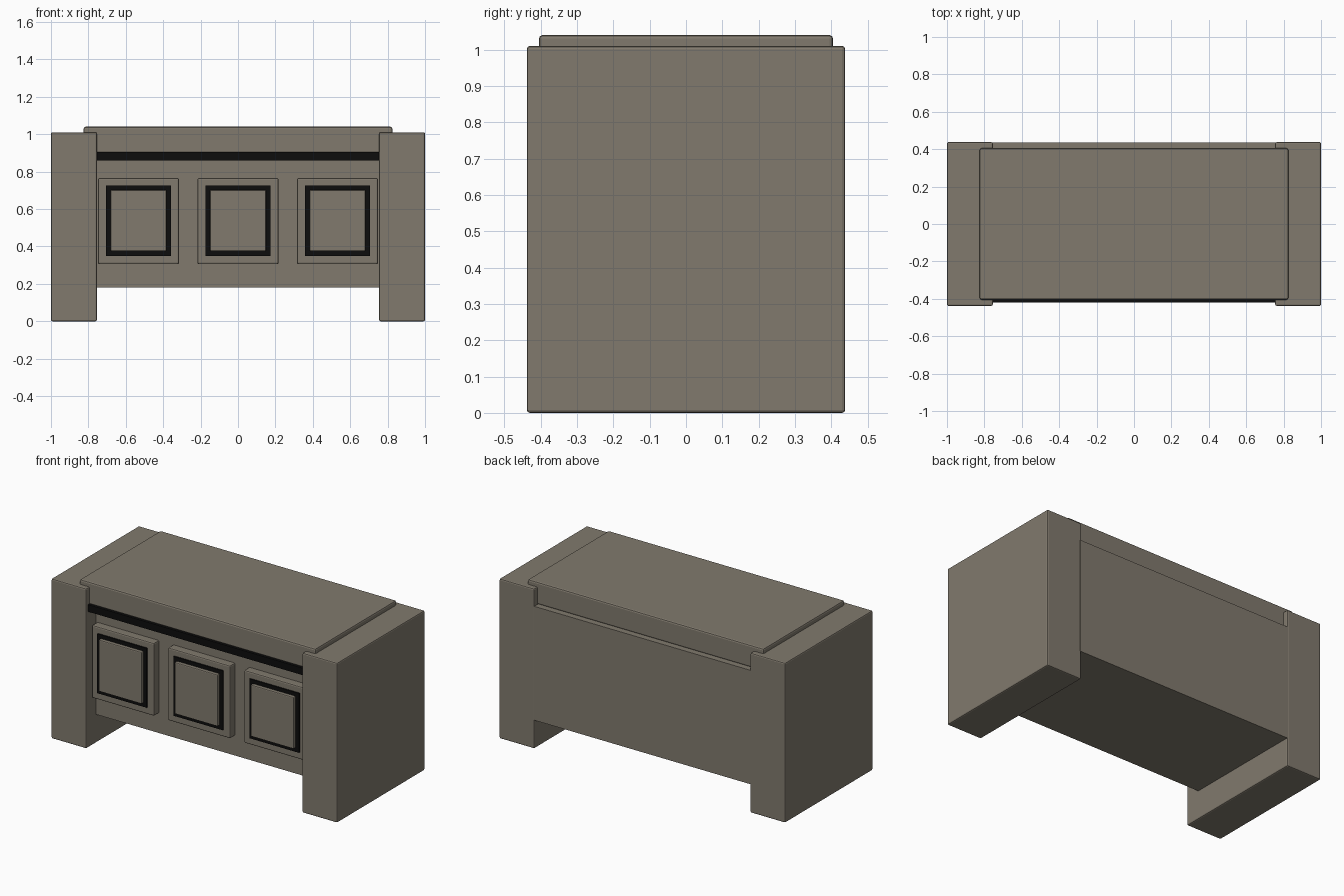
import bpy
import bmesh
from mathutils import Vector

old = bpy.data.objects.get("Cube")
if old:
    bpy.data.objects.remove(old)


def make_material(name, rgb):
    mat = bpy.data.materials.new(name)
    mat.use_nodes = True
    colour = (*rgb, 1)
    mat.diffuse_color = colour
    mat.node_tree.nodes["Principled BSDF"].inputs["Base Color"].default_value = colour
    return mat


stone = make_material("grey_brown", (0.22, 0.195, 0.155))
black = make_material("black", (0.004, 0.004, 0.004))


def box(name, low, high, mat, bevel=0):
    """Box between two corners, with optional softened edges."""
    low, high = Vector(low), Vector(high)
    size, centre = high - low, (low + high) / 2
    bm = bmesh.new()
    bmesh.ops.create_cube(bm, size=1)
    bmesh.ops.scale(bm, vec=size, verts=bm.verts)
    mesh = bpy.data.meshes.new(name)
    bm.to_mesh(mesh)
    bm.free()
    mesh.materials.append(mat)
    obj = bpy.data.objects.new(name, mesh)
    obj.location = centre
    bpy.context.collection.objects.link(obj)
    if bevel:
        mod = obj.modifiers.new("soft_edges", "BEVEL")
        mod.width = bevel
        mod.segments = 2
    return obj


# Side pillars
for side, x in (("right", -0.8775), ("left", 0.8775)):
    box(side + "_pillar", (x - 0.1225, -0.438, 0), (x + 0.1225, 0.438, 1.01), stone, 0.008)

# Chest body, lid and the dark strip under the lid
box("chest_body", (-0.76, -0.34, 0.18), (0.76, 0.437, 0.9), stone)
box("lid", (-0.825, -0.405, 0.9), (0.825, 0.405, 1.04), stone, 0.01)
box("dark_strip", (-0.76, -0.42, 0.86), (0.76, -0.32, 0.904), black)

# Front panels: raised frame, dark border and raised centre
for label, x in (("right", -0.532), ("middle", 0), ("left", 0.532)):
    for part, half_width, bottom, top, front, mat, bevel in (
        ("frame", 0.217, 0.305, 0.765, -0.39, stone, 0.008),
        ("border", 0.173, 0.35, 0.725, -0.399, black, 0),
        ("centre", 0.15, 0.375, 0.702, -0.42, stone, 0.006),
    ):
        box(f"{label}_panel_{part}", (x - half_width, front, bottom),
            (x + half_width, -0.33, top), mat, bevel)
